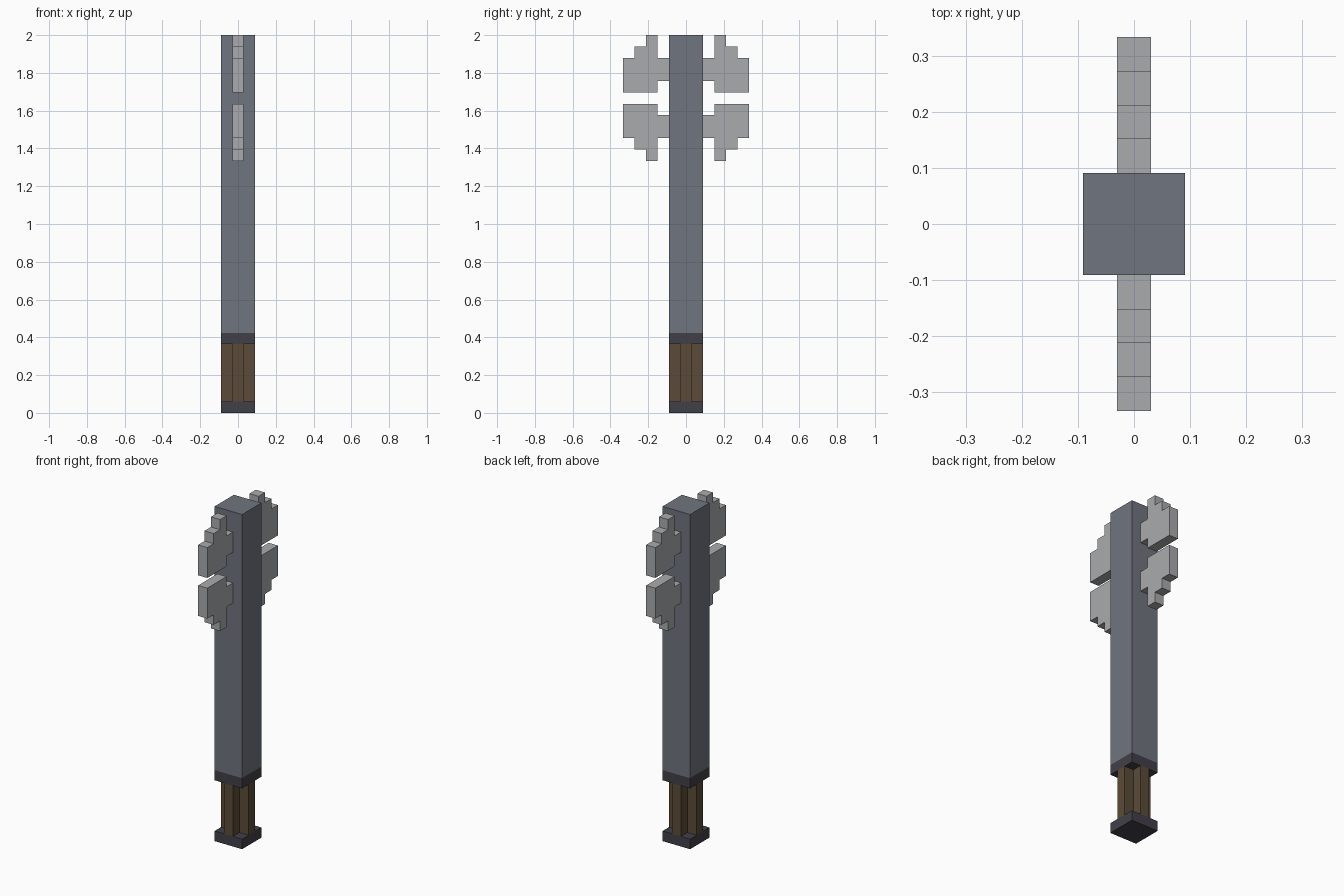
import bpy
import bmesh
from mathutils import Vector

cube = bpy.data.objects.get("Cube")
if cube:
    bpy.data.objects.remove(cube, do_unlink=True)

U = 2 / 33  # one block of the stepped design


def material(name, rgb):
    mat = bpy.data.materials.new(name)
    mat.use_nodes = True
    mat.diffuse_color = (*rgb, 1)
    node = next(n for n in mat.node_tree.nodes if n.type == 'BSDF_PRINCIPLED')
    node.inputs["Base Color"].default_value = (*rgb, 1)
    return mat


steel = material("blue_grey_steel", (0.162, 0.178, 0.209))
silver = material("pale_silver", (0.402, 0.407, 0.418))
iron = material("dark_iron", (0.054, 0.051, 0.065))
wood = material("brown_wood", (0.105, 0.071, 0.041))


def prism(name, outline, push, mat):
    """Extrude a closed outline, given in blocks, along push."""
    bm = bmesh.new()
    face = bm.faces.new([bm.verts.new(Vector(p) * U) for p in outline])
    ext = bmesh.ops.extrude_face_region(bm, geom=[face])
    verts = [g for g in ext["geom"] if isinstance(g, bmesh.types.BMVert)]
    bmesh.ops.translate(bm, verts=verts, vec=Vector(push) * U)
    bmesh.ops.recalc_face_normals(bm, faces=bm.faces)
    mesh = bpy.data.meshes.new(name)
    bm.to_mesh(mesh)
    bm.free()
    mesh.materials.append(mat)
    obj = bpy.data.objects.new(name, mesh)
    bpy.context.collection.objects.link(obj)
    return obj


def upright(name, plan, bottom, top, mat):
    return prism(name, [(x, y, bottom) for x, y in plan], (0, 0, top - bottom), mat)


A, B = 1.5, 0.5  # half widths of the shaft and of the blades
square = [(-A, -A), (A, -A), (A, A), (-A, A)]
cross = [(-B, -A), (B, -A), (B, -B), (A, -B), (A, B), (B, B),
         (B, A), (-B, A), (-B, B), (-A, B), (-A, -B), (-B, -B)]

# Handle and shaft
upright("pommel", square, 0, 1, iron)
upright("grip", cross, 1, 6, wood)
upright("collar", square, 6, 7, iron)
upright("shaft", square, 7, 33, steel)

# Stepped blades: (distance from the axis, height above the gap's middle)
blade = [(1.5, 1.5), (2.5, 1.5), (2.5, 0.5), (5.5, 0.5), (5.5, 3.5), (4.5, 3.5),
         (4.5, 4.5), (3.5, 4.5), (3.5, 5.5), (2.5, 5.5), (2.5, 3.5), (1.5, 3.5)]
GAP = 27.5
for side, sy in (("front", -1), ("back", 1)):
    for level, sz in (("upper", 1), ("lower", -1)):
        outline = [(-B, sy * d, GAP + sz * h) for d, h in blade]
        prism(f"{side}_{level}_blade", outline, (2 * B, 0, 0), silver)
